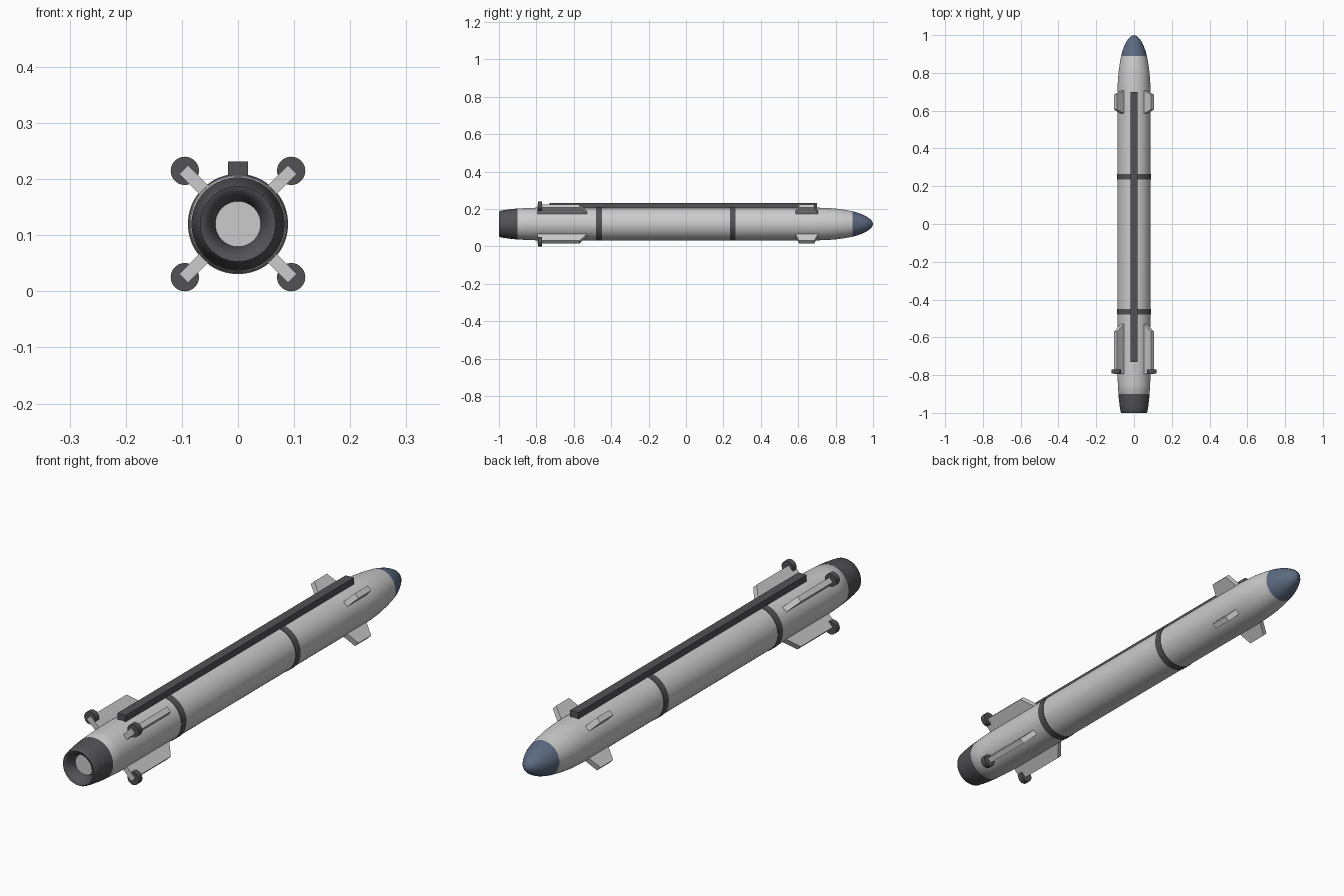
import bpy, bmesh, math
from mathutils import Matrix, Vector

if "Cube" in bpy.data.objects:
    bpy.data.objects.remove(bpy.data.objects["Cube"])

CZ = 0.12  # height of the body axis


def material(name, rgb):
    m = bpy.data.materials.new(name)
    m.diffuse_color = (*rgb, 1)
    m.use_nodes = True
    m.node_tree.nodes["Principled BSDF"].inputs["Base Color"].default_value = m.diffuse_color
    return m


DARK = material("dark_grey", (0.085, 0.085, 0.092))
BLUE = material("slate_blue", (0.105, 0.145, 0.22))


def finish(name, bm, mat=None, smooth=True):
    bmesh.ops.remove_doubles(bm, verts=bm.verts, dist=1e-5)
    bmesh.ops.recalc_face_normals(bm, faces=bm.faces)
    mesh = bpy.data.meshes.new(name)
    bm.to_mesh(mesh)
    bm.free()
    ob = bpy.data.objects.new(name, mesh)
    bpy.context.collection.objects.link(ob)
    if mat:
        mesh.materials.append(mat)
    if smooth:
        bpy.ops.object.select_all(action='DESELECT')
        ob.select_set(True)
        bpy.context.view_layer.objects.active = ob
        bpy.ops.object.shade_smooth_by_angle(angle=math.radians(35))
    return ob


def lathe(name, profile, mat=None, centre=(0, 0, CZ), steps=64):
    """Revolve (y, radius) points about the y direction through centre."""
    bm = bmesh.new()
    c = Vector(centre)
    verts = [bm.verts.new(c + Vector((r, y, 0))) for y, r in profile]
    edges = [bm.edges.new(p) for p in zip(verts, verts[1:])]
    bmesh.ops.spin(bm, geom=verts + edges, cent=c, axis=(0, 1, 0),
                   angle=math.tau, steps=steps)
    return finish(name, bm, mat)


def fin(name, outline, thickness, angle):
    """Extrude a (radius, y) outline into a plate and turn it about the body."""
    bm = bmesh.new()
    face = bm.faces.new([bm.verts.new((r, y, -thickness / 2)) for r, y in outline])
    ext = bmesh.ops.extrude_face_region(bm, geom=[face])
    bmesh.ops.translate(bm, vec=(0, 0, thickness),
                        verts=[v for v in ext['geom'] if isinstance(v, bmesh.types.BMVert)])
    bm.transform(Matrix.Translation((0, 0, CZ)) @ Matrix.Rotation(angle, 4, 'Y'))
    return finish(name, bm, smooth=False)


# main body tube, closed at the back by the plate seen inside the nozzle
lathe("body_tube", [(-0.96, 0), (-0.96, 0.041), (-0.90, 0.0825), (-0.85, 0.0855),
                    (-0.79, 0.0875), (0.68, 0.0875), (0.74, 0.0865),
                    (0.80, 0.0825), (0.85, 0.0755), (0.89, 0.068)])

# rounded nose cap
lathe("nose_cap", [(0.89, 0.068), (0.915, 0.0615), (0.94, 0.0525), (0.96, 0.043),
                   (0.978, 0.032), (0.99, 0.021), (0.997, 0.011), (1.0, 0)], BLUE)

# tail nozzle with a funnel mouth
lathe("tail_nozzle", [(-0.90, 0.0828), (-0.935, 0.0795), (-0.97, 0.075), (-0.995, 0.0705),
                      (-1.0, 0.067), (-0.998, 0.060), (-0.99, 0.052), (-0.975, 0.044),
                      (-0.958, 0.040)], DARK)

# joint bands
for i, y in enumerate((-0.465, 0.25)):
    lathe(f"joint_band_{i + 1}", [(y - 0.015, 0.085), (y - 0.015, 0.0893),
                                  (y + 0.015, 0.0893), (y + 0.015, 0.085)], DARK)

# top cable rail
bm = bmesh.new()
bmesh.ops.create_cube(bm, size=1, matrix=Matrix.Translation((0, -0.015, 0.2125))
                      @ Matrix.Diagonal((0.036, 1.43, 0.037, 1)))
finish("top_rail", bm, DARK, smooth=False)

# four tail fins with end discs, four front fins
tail_shape = [(0.07, -0.795), (0.137, -0.795), (0.137, -0.57), (0.07, -0.515)]
front_shape = [(0.07, 0.578), (0.137, 0.605), (0.137, 0.685), (0.07, 0.713)]
for i in range(4):
    a = math.radians(45 + 90 * i)
    fin(f"tail_fin_{i + 1}", tail_shape, 0.022, a)
    fin(f"front_fin_{i + 1}", front_shape, 0.022, a)
    x, z = 0.134 * math.cos(a), CZ - 0.134 * math.sin(a)
    lathe(f"fin_end_disc_{i + 1}", [(-0.011, 0), (-0.011, 0.0252), (0.011, 0.0252), (0.011, 0)],
          DARK, (x, -0.781, z), 32)
